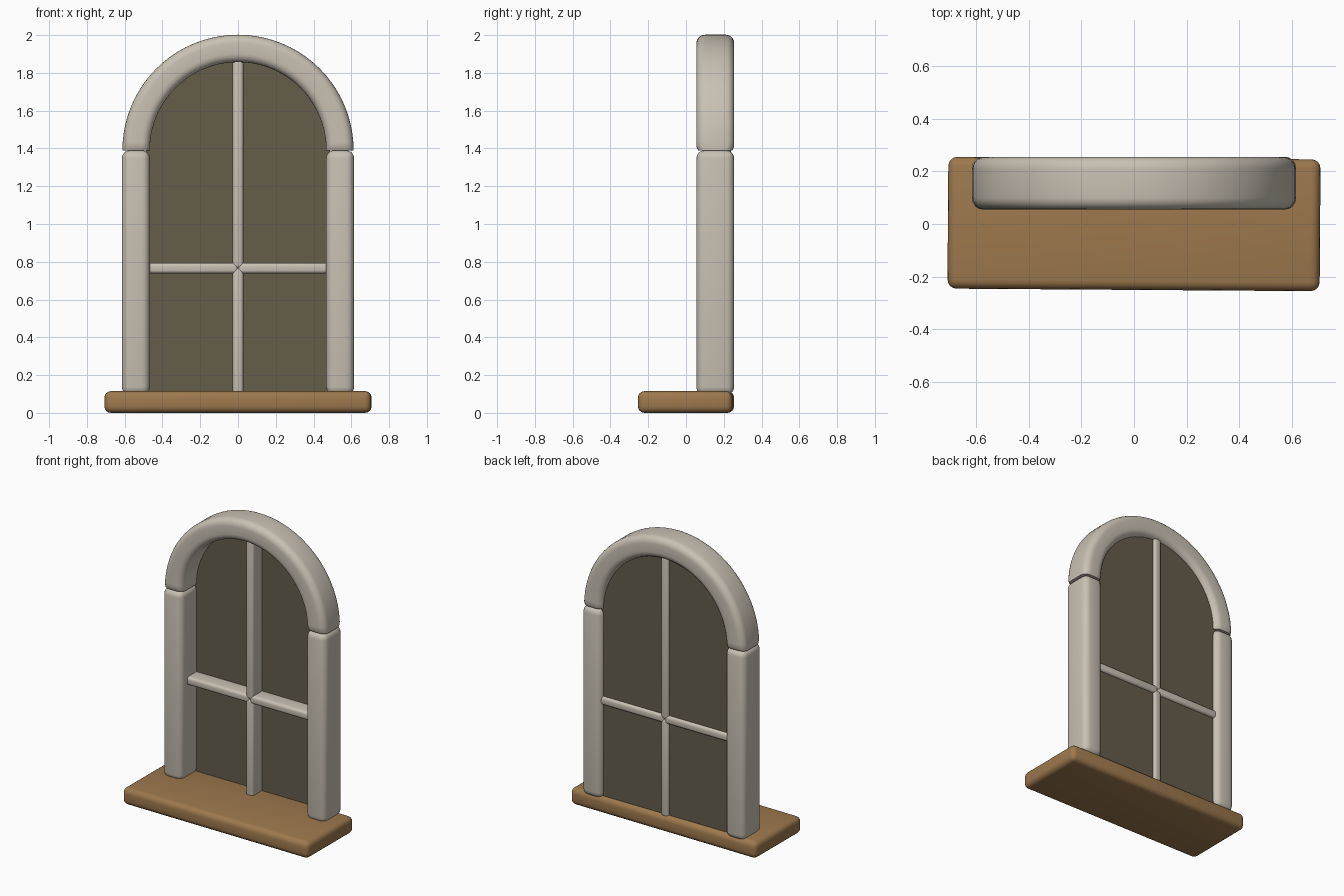
import bpy, bmesh
from math import sin, cos, pi, radians

if "Cube" in bpy.data.objects:
    bpy.data.objects.remove(bpy.data.objects["Cube"])


def material(name, rgb):
    m = bpy.data.materials.new(name)
    m.diffuse_color = (*rgb, 1)
    m.use_nodes = True
    m.node_tree.nodes["Principled BSDF"].inputs["Base Color"].default_value = m.diffuse_color
    return m


STONE = material("stone", (0.58, 0.53, 0.45))
WOOD = material("wood", (0.34, 0.19, 0.075))
GLASS = material("glass", (0.13, 0.11, 0.07))

SPRING = 1.39              # height where the arch starts
INNER, OUTER = 0.467, 0.612
FRONT, BACK = 0.055, 0.255  # depth of the frame


def finish(name, bm, mat, bevel=0):
    bmesh.ops.recalc_face_normals(bm, faces=bm.faces)
    me = bpy.data.meshes.new(name)
    bm.to_mesh(me)
    bm.free()
    me.materials.append(mat)
    ob = bpy.data.objects.new(name, me)
    bpy.context.collection.objects.link(ob)
    bpy.ops.object.select_all(action='DESELECT')
    ob.select_set(True)
    bpy.context.view_layer.objects.active = ob
    if bevel:
        b = ob.modifiers.new("rounding", 'BEVEL')
        b.width, b.segments = bevel, 4
        bpy.ops.object.modifier_apply(modifier=b.name)
    bpy.ops.object.shade_smooth_by_angle(angle=radians(40))
    return ob


def box(name, lo, hi, mat, bevel):
    bm = bmesh.new()
    bmesh.ops.create_cube(bm, size=1)
    for v in bm.verts:
        v.co = [(a + b) / 2 + c * (b - a) for a, b, c in zip(lo, hi, v.co)]
    return finish(name, bm, mat, bevel)


def rounded_section(w, d, r, n=5):
    pts = []
    for k, (sx, sy) in enumerate([(1, 1), (-1, 1), (-1, -1), (1, -1)]):
        for i in range(n + 1):
            a = pi / 2 * (k + i / n)
            pts.append((sx * (w / 2 - r) + r * cos(a), sy * (d / 2 - r) + r * sin(a)))
    return pts


# Wooden sill, very slightly askew
sill = box("sill", (-0.706, -0.25, 0), (0.706, 0.25, 0.115), WOOD, 0.035)
sill.rotation_euler.z = -0.007

# Side posts
for side, s in (("left", -1), ("right", 1)):
    xs = sorted((s * INNER, s * (OUTER + 0.003)))
    box(side + "_post", (xs[0], FRONT, 0.095), (xs[1], BACK, SPRING), STONE, 0.042)

# Round arch: rounded section swept through a half circle, ends eased in depth
bm = bmesh.new()
steps = [0, 0.012] + [i / 40 for i in range(1, 40)] + [0.988, 1]
mid_r, mid_y = (INNER + OUTER) / 2, (FRONT + BACK) / 2
rings = []
for t in steps:
    depth = 0.9 if t in (0, 1) else 1
    a = pi * t
    rings.append([bm.verts.new(((mid_r + u) * cos(a), mid_y + v * depth,
                                SPRING + (mid_r + u) * sin(a)))
                  for u, v in rounded_section(OUTER - INNER, BACK - FRONT, 0.045)])
for p, q in zip(rings, rings[1:]):
    for i in range(len(p)):
        j = (i + 1) % len(p)
        bm.faces.new((p[i], p[j], q[j], q[i]))
bm.faces.new(rings[0])
bm.faces.new(rings[-1])
finish("arch", bm, STONE)

# Glass pane, one flat arched sheet near the back
bm = bmesh.new()
R = INNER + 0.02
outline = [(-R, 0.1), (R, 0.1)] + [(R * cos(pi * i / 40), SPRING + R * sin(pi * i / 40))
                                   for i in range(41)]
bm.faces.new([bm.verts.new((x, 0.22, z)) for x, z in outline])
finish("glass_pane", bm, GLASS)

# Glazing bars meeting at the crossing
H, CROSS = 0.028, 0.766
Y0, Y1 = 0.12, 0.237
box("lower_bar", (-H, Y0, 0.1), (H, Y1, CROSS), STONE, 0.018)
box("upper_bar", (-H, Y0, CROSS), (H, Y1, SPRING + INNER + 0.015), STONE, 0.018)
for side, s in (("left", -1), ("right", 1)):
    xs = sorted((0, s * (INNER + 0.02)))
    box(side + "_bar", (xs[0], Y0, CROSS - H), (xs[1], Y1, CROSS + H), STONE, 0.018)
